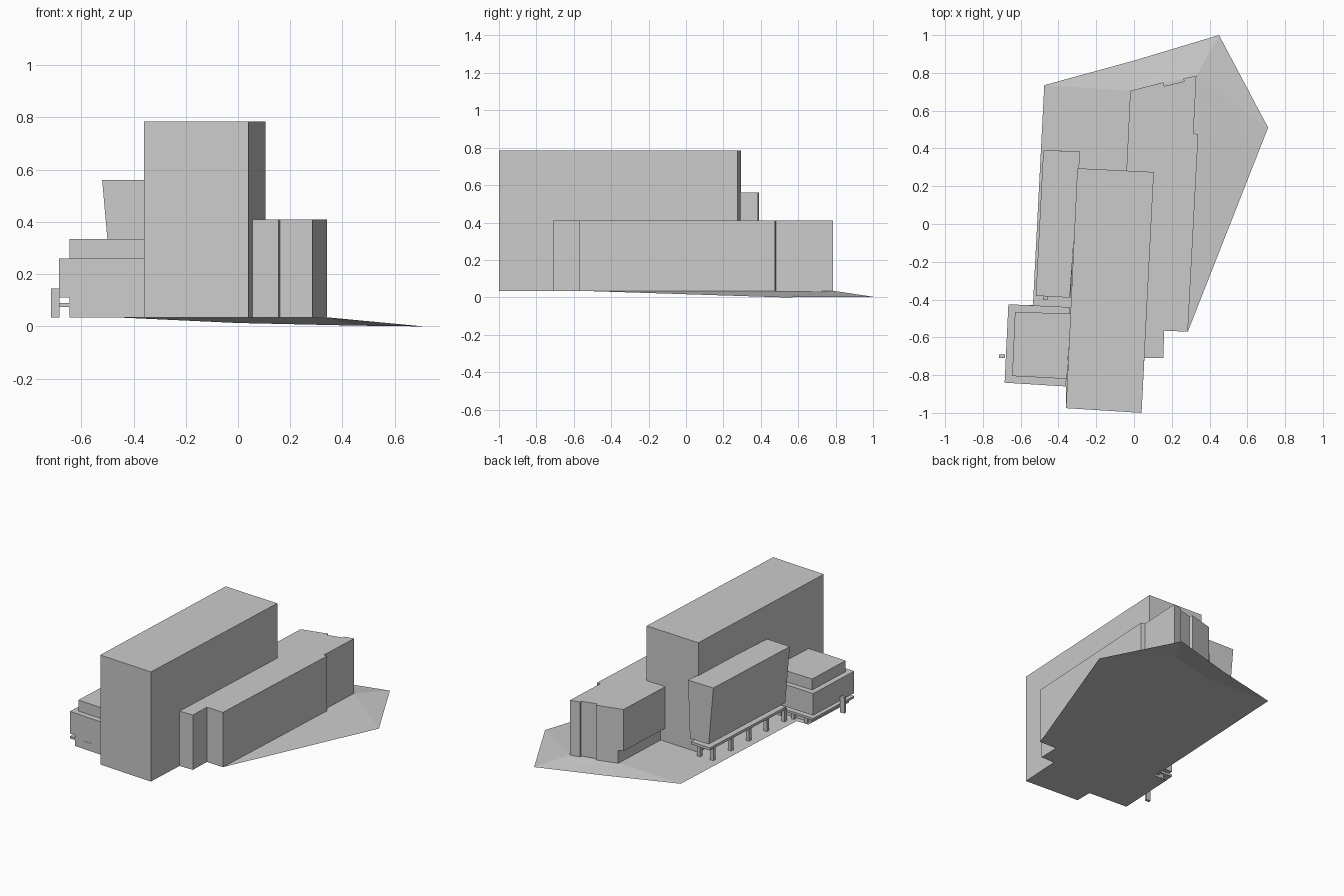
import bpy, bmesh

if "Cube" in bpy.data.objects:
    bpy.data.objects.remove(bpy.data.objects["Cube"])

G = 0.035  # level of the flat ground under the buildings


def finish(name, bm):
    mesh = bpy.data.meshes.new(name)
    bm.to_mesh(mesh)
    bm.free()
    obj = bpy.data.objects.new(name, mesh)
    bpy.context.collection.objects.link(obj)
    return obj


def prism(name, pts, z0, z1, top=None):
    """Closed solid from a footprint; an optional top outline makes leaning walls."""
    bm = bmesh.new()
    low = [bm.verts.new((x, y, z0)) for x, y in pts]
    high = [bm.verts.new((x, y, z1)) for x, y in (top or pts)]
    bm.faces.new(low[::-1])
    bm.faces.new(high)
    n = len(pts)
    for i in range(n):
        j = (i + 1) % n
        bm.faces.new((low[i], low[j], high[j], high[i]))
    bmesh.ops.recalc_face_normals(bm, faces=bm.faces)
    return finish(name, bm)


def post(name, x, y, z0, z1, w=0.024, d=0.024):
    a, b = w / 2, d / 2
    prism(name, [(x - a, y - b), (x + a, y - b), (x + a, y + b), (x - a, y + b)], z0, z1)


# Sloping ground sheet: flat area plus triangles falling to the outer corners
flat = [(-.475, .735), (-.535, -.43), (-.625, -.43), (-.645, -.84), (-.36, -.86),
        (-.36, -.975), (.04, -1), (.055, -.71), (.155, -.71), (.16, -.565),
        (.285, -.57), (.34, .475), (.33, .785), (-.02, .705)]
bm = bmesh.new()
v = [bm.verts.new((x, y, G)) for x, y in flat]
east = bm.verts.new((.71, .51, 0))
north = bm.verts.new((.45, 1, .003))
mid = bm.verts.new((0, .865, .013))
bm.faces.new(v)
for tri in [(v[10], east, v[11]), (v[11], east, v[12]), (v[12], east, north),
            (v[12], north, v[13]), (v[13], north, mid), (v[13], mid, v[0])]:
    bm.faces.new(tri)
bmesh.ops.recalc_face_normals(bm, faces=bm.faces)
finish("ground", bm)

# Tall main slab
prism("tower", [(-.36, -.975), (.04, -1), (.105, .275), (-.30, .295)], G, .785)

# Long lower wing: recessed foot on its inner side, full outline above
wing = [(.055, -.71), (.155, -.71), (.16, -.565), (.285, -.57), (.34, .475),
        (.315, .48), (.33, .785), (.262, .77), (.265, .755), (.16, .73), (.155, .75)]
prism("wing_foot", wing + [(.015, .712), (-.005, .28), (.09, .27)], G, .125)
prism("wing", wing + [(-.02, .705), (-.04, .28), (.09, .27)], .125, .41)

# Raised side block with leaning walls, standing on posts
prism("side_block",
      [(-.485, -.38), (-.34, -.39), (-.30, .385), (-.445, .39)], .165, .56,
      [(-.52, -.38), (-.34, -.39), (-.285, .385), (-.48, .39)])
prism("side_block_neck", [(-.44, -.35), (-.335, -.355), (-.31, .34), (-.40, .345)], .14, .165)
prism("side_block_slab", [(-.49, -.38), (-.335, -.39), (-.30, .375), (-.45, .385)], .122, .14)
for i in range(5):
    y = .33 - .18 * i
    post(f"side_post_{i}", -.435 - .05 * (.33 - y), y, G, .122)
post("side_post_inner", -.335, .33, G, .122)

# Stepped pavilion: core, thin floor slab, main storey and roof storey
prism("pavilion_core", [(-.645, -.842), (-.36, -.86), (-.345, -.475), (-.625, -.465)], G, .11)
outline = [(-.685, -.84), (-.36, -.86), (-.34, -.44), (-.665, -.425)]
prism("pavilion_slab", outline, .075, .09)
prism("pavilion_storey", outline, .11, .26)
prism("pavilion_roof", [(-.645, -.805), (-.355, -.82), (-.335, -.475), (-.63, -.465)], .26, .335)
for i, x in enumerate((-.60, -.50, -.40)):
    post(f"pavilion_post_{i}", x, -.45, G, .075, .02, .02)
post("pavilion_outer_post", -.699, -.70, G, .145, .032, .018)
